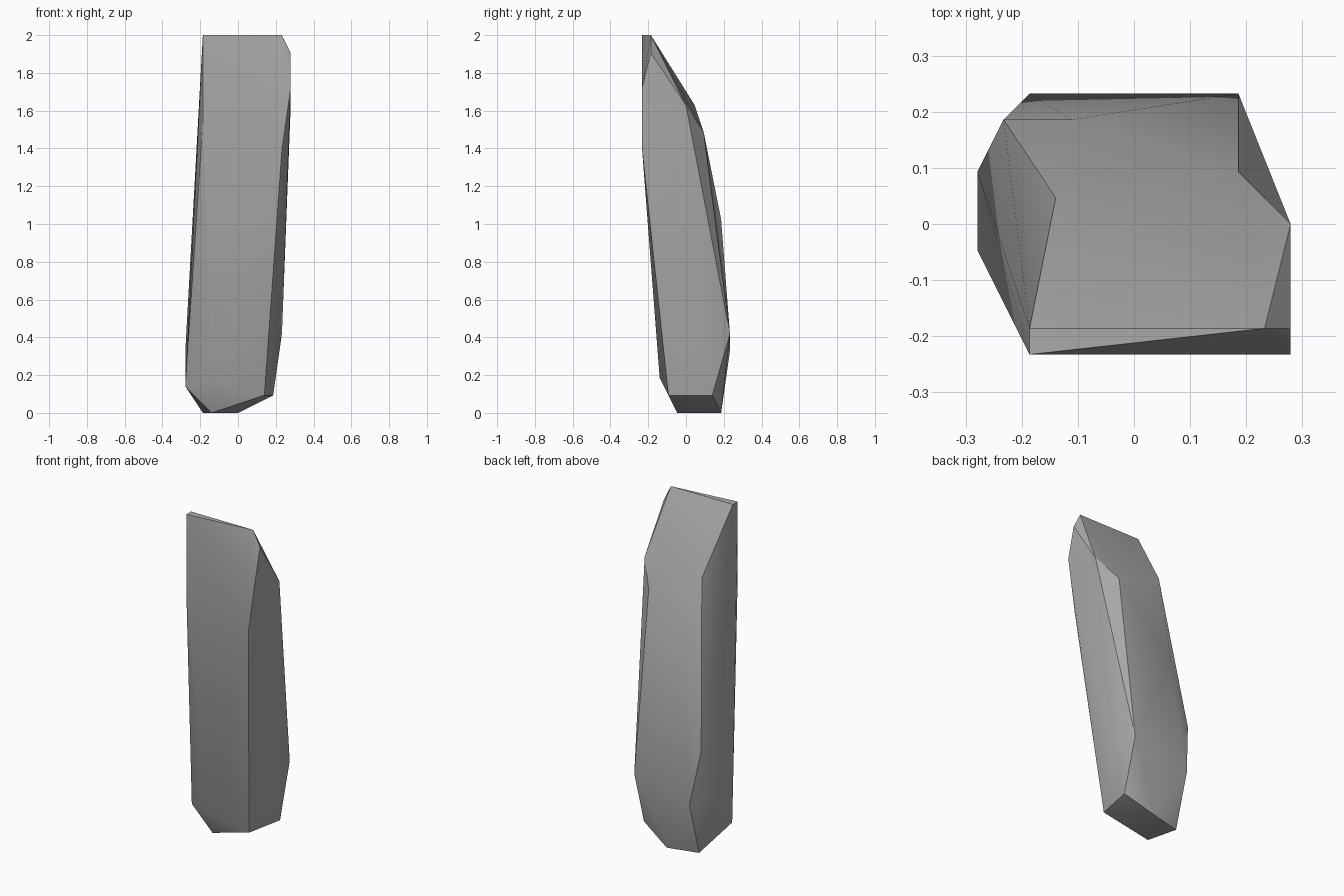
import bpy, bmesh, math
from mathutils import Vector

default_cube = bpy.data.objects.get("Cube")
if default_cube:
    bpy.data.objects.remove(default_cube, do_unlink=True)

UNIT = 2 / 43  # carving grid step: the stone is 43 steps tall

# Stone corners in grid steps, grouped by the part they shape
corners = {
    "tip": [(-4, -5, 43), (-4, -4, 43), (5, -4, 43)],
    "front_shoulder": [(6, -4, 41), (6, -5, 37), (5, -5, 30), (-4, -5, 33)],
    "back_slope": [(6, 0, 35), (-3, 1, 35), (4, 2, 32), (-2.4, 4, 22)],
    "belly": [(4, 5, 9), (5, 2, 9), (-4, 5, 7), (-5, 4, 14), (-6, 2, 7)],
    "lower_rim": [(-6, -1, 3), (-3, -3, 4), (3, -2, 2), (4, 3, 2)],
    "foot": [(-3, -1, 0), (0, 4, 0), (-4, 3, 0)],
}


def make_material(name, colour):
    material = bpy.data.materials.new(name)
    material.use_nodes = True
    material.diffuse_color = colour
    shader = material.node_tree.nodes["Principled BSDF"]
    shader.inputs["Base Color"].default_value = colour
    shader.inputs["Roughness"].default_value = 0.9
    return material


def make_hull(name, points, material):
    """Wrap a faceted solid around the given corner points."""
    bm = bmesh.new()
    for point in points:
        bm.verts.new(Vector(point) * UNIT)
    result = bmesh.ops.convex_hull(bm, input=bm.verts[:])
    unused = {v for v in result["geom_interior"] + result["geom_unused"]
              if isinstance(v, bmesh.types.BMVert)}
    bmesh.ops.delete(bm, geom=list(unused), context="VERTS")
    bmesh.ops.recalc_face_normals(bm, faces=bm.faces[:])
    mesh = bpy.data.meshes.new(name)
    bm.to_mesh(mesh)
    bm.free()
    mesh.materials.append(material)
    obj = bpy.data.objects.new(name, mesh)
    bpy.context.collection.objects.link(obj)
    return obj


# Leaning stone pillar
stone = make_material("stone grey", (0.4, 0.4, 0.4, 1))
pillar = make_hull("stone_pillar", [p for group in corners.values() for p in group], stone)

# Soft shading across shallow facets, crisp along strong edges
bpy.ops.object.select_all(action="DESELECT")
pillar.select_set(True)
bpy.context.view_layer.objects.active = pillar
bpy.ops.object.shade_smooth_by_angle(angle=math.radians(30))
